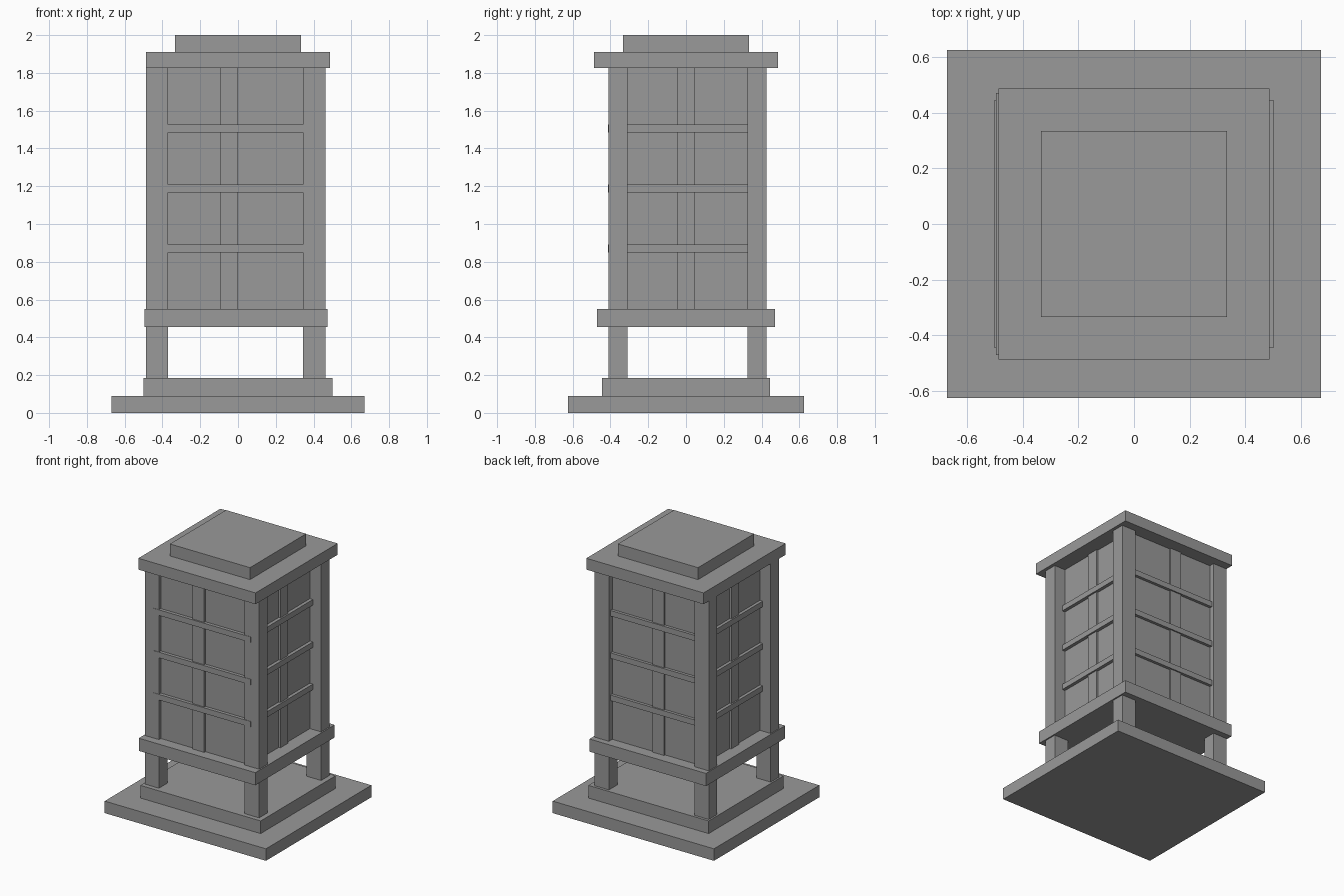
import bpy

cube = bpy.data.objects.get("Cube")
if cube:
    bpy.data.objects.remove(cube, do_unlink=True)

# Single stone colour
stone = bpy.data.materials.new("grey_stone")
stone.use_nodes = True
colour = (0.32, 0.32, 0.32, 1)
stone.diffuse_color = colour
stone.node_tree.nodes["Principled BSDF"].inputs["Base Color"].default_value = colour


def block(name, xs, ys, zs):
    """Axis-aligned block between the given limits."""
    spans = (xs, ys, zs)
    bpy.ops.mesh.primitive_cube_add(size=1, location=[(a + b) / 2 for a, b in spans])
    obj = bpy.context.object
    obj.name = name
    obj.scale = [b - a for a, b in spans]
    bpy.ops.object.transform_apply(location=False, rotation=False, scale=True)
    obj.data.materials.append(stone)
    return obj


# Stepped base
block("base_plinth", (-0.67, 0.67), (-0.625, 0.625), (0, 0.09))
block("base_step", (-0.50, 0.50), (-0.445, 0.445), (0.09, 0.185))

# Raised floor and stepped roof
block("floor_slab", (-0.495, 0.473), (-0.47, 0.47), (0.455, 0.55))
block("roof_slab", (-0.487, 0.487), (-0.487, 0.487), (1.825, 1.91))
block("roof_cap", (-0.333, 0.333), (-0.333, 0.333), (1.91, 2.0))

# Corner posts from the step to the roof
for side, xs in (("right", (-0.487, -0.37)), ("left", (0.343, 0.463))):
    for end, ys in (("front", (-0.41, -0.31)), ("back", (0.325, 0.425))):
        block(f"{end}_{side}_post", xs, ys, (0.185, 1.825))

# Window body with mullions running right through it
wall = (0.55, 1.825)
block("window_body", (-0.397, 0.37), (-0.388, 0.385), wall)
block("front_back_mullion", (-0.095, 0.0), (-0.402, 0.397), wall)
block("side_mullion", (-0.41, 0.383), (-0.045, 0.048), wall)

# Horizontal glazing bars
for i, z in enumerate((0.87, 1.187, 1.505)):
    block(f"glazing_bar_{i + 1}", (-0.42, 0.395), (-0.413, 0.407), (z - 0.021, z + 0.021))
